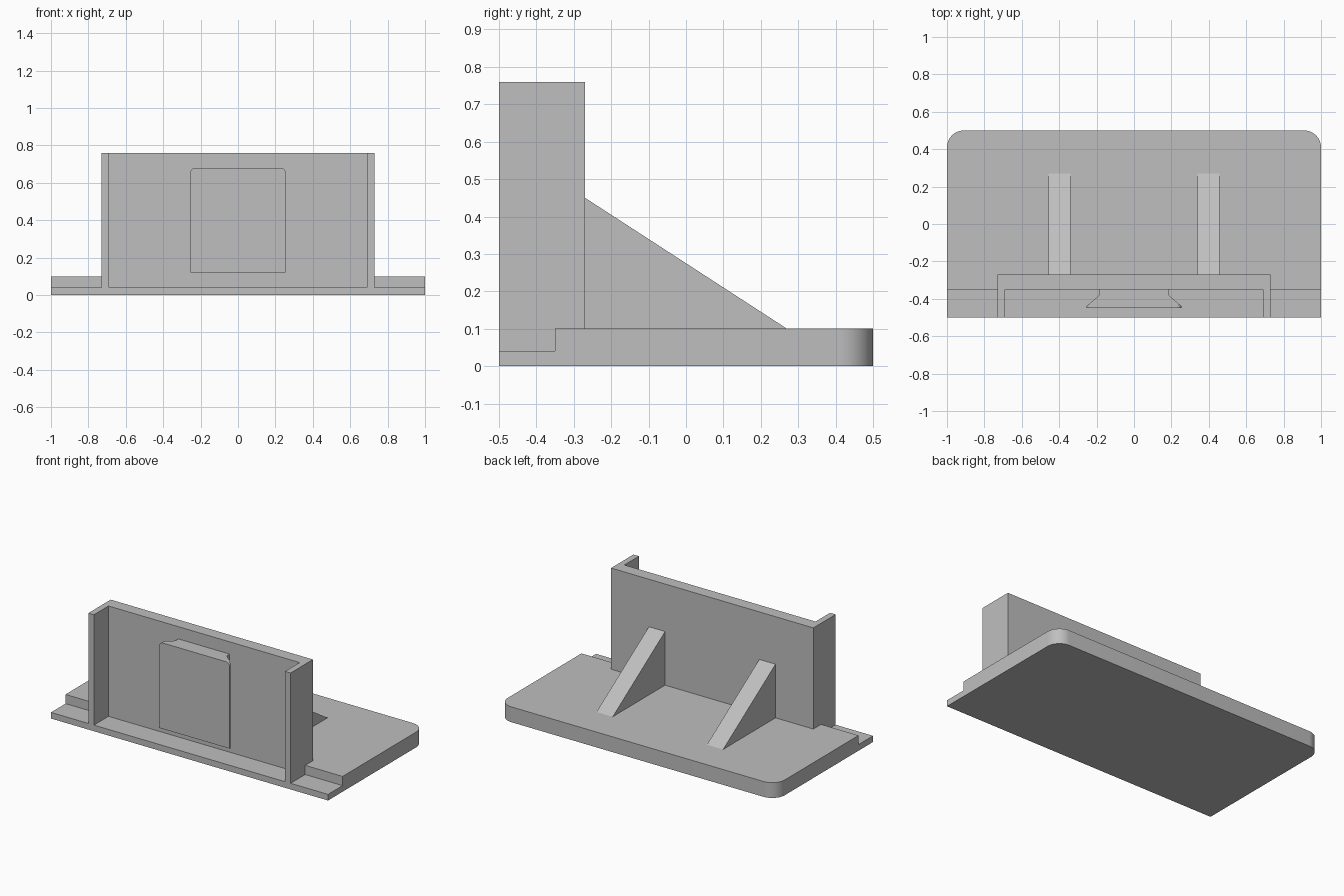
import bpy, bmesh
from mathutils import Vector

cube = bpy.data.objects.get("Cube")
if cube:
    bpy.data.objects.remove(cube, do_unlink=True)

grey = bpy.data.materials.new("plain grey")
grey.use_nodes = True
grey.diffuse_color = (0.52, 0.52, 0.52, 1)
grey.node_tree.nodes["Principled BSDF"].inputs["Base Color"].default_value = (0.52, 0.52, 0.52, 1)


def prism(name, outline, axis, low, high, rounded=None, radius=0.0, segments=8):
    """Extrude a flat outline along an axis, optionally rounding chosen long edges."""
    def place(p, h):
        return {"x": (h, *p), "y": (p[0], h, p[1]), "z": (*p, h)}[axis]

    bm = bmesh.new()
    face = bm.faces.new([bm.verts.new(place(p, low)) for p in outline])
    grown = bmesh.ops.extrude_face_region(bm, geom=[face])["geom"]
    shift = Vector(place((0, 0), high - low))
    bmesh.ops.translate(bm, vec=shift, verts=[g for g in grown if isinstance(g, bmesh.types.BMVert)])
    if rounded:
        edges = [e for e in bm.edges if rounded(*[v.co for v in e.verts])]
        bmesh.ops.bevel(bm, geom=edges, offset=radius, segments=segments,
                        profile=0.5, affect="EDGES")
    bmesh.ops.recalc_face_normals(bm, faces=bm.faces)
    mesh = bpy.data.meshes.new(name)
    bm.to_mesh(mesh)
    bm.free()
    obj = bpy.data.objects.new(name, mesh)
    bpy.context.collection.objects.link(obj)
    mesh.materials.append(grey)
    return obj


def mirrored(half):
    """Complete a left-right symmetric outline from its +x half."""
    return half + [(-x, y) for x, y in reversed(half)]


# Stepped base plate with rounded back corners
base = prism("base_plate",
             [(-0.5, 0), (0.5, 0), (0.5, 0.1), (-0.35, 0.1), (-0.35, 0.04), (-0.5, 0.04)],
             "x", -1, 1,
             lambda a, b: min(a.y, b.y) > 0.49 and abs(a.z - b.z) > 0.05, 0.09, 10)
bpy.ops.object.select_all(action="DESELECT")
base.select_set(True)
bpy.context.view_layer.objects.active = base
bpy.ops.object.shade_smooth_by_angle()

# Upright wall with short side returns
prism("channel_wall",
      mirrored([(0.73, -0.27), (0.73, -0.5), (0.69, -0.5), (0.69, -0.35)]),
      "z", 0.04, 0.76)

# Dovetail mount, its top corners trimmed by a rounded plate
dovetail = prism("dovetail_mount",
                 mirrored([(0.185, -0.345), (0.185, -0.38), (0.255, -0.44), (0.255, -0.45)]),
                 "z", 0.12, 0.68)
trim = prism("dovetail_trim", mirrored([(0.255, 0.1), (0.255, 0.68)]), "y", -0.5, -0.3,
             lambda a, b: min(a.z, b.z) > 0.6 and abs(a.y - b.y) > 0.1, 0.028, 6)
trim.hide_render = True
trim.hide_viewport = True
cut = dovetail.modifiers.new("trim corners", "BOOLEAN")
cut.operation = "INTERSECT"
cut.solver = "EXACT"
cut.object = trim

# Triangular braces behind the wall
for side, start in (("right", -0.457), ("left", 0.34)):
    prism(side + "_brace", [(-0.27, 0.1), (0.27, 0.1), (-0.27, 0.45)],
          "x", start, start + 0.117)
